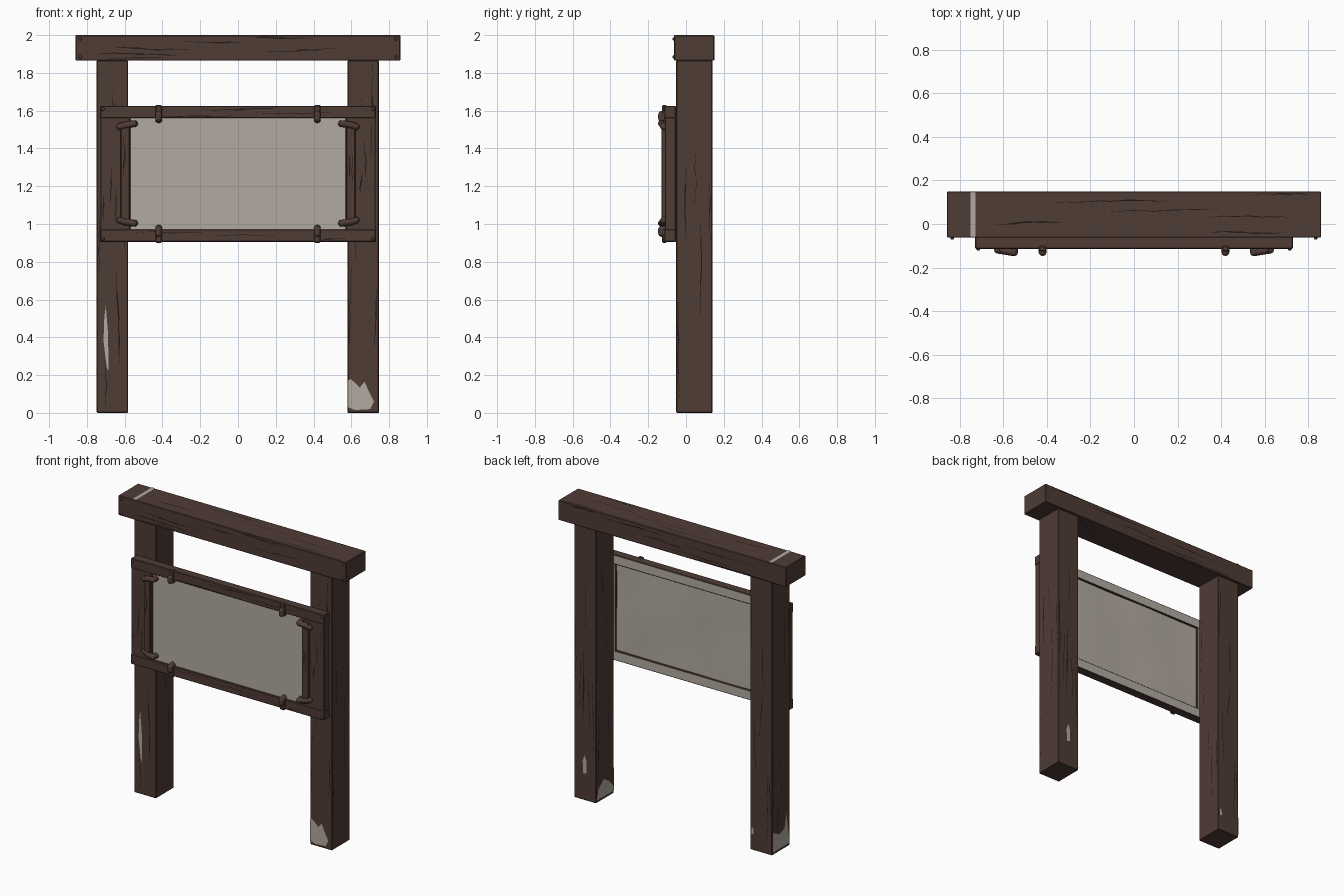
import bpy, bmesh, math, random
from mathutils import Vector

if "Cube" in bpy.data.objects:
    bpy.data.objects.remove(bpy.data.objects["Cube"])

random.seed(4)


def material(name, rgb):
    m = bpy.data.materials.new(name)
    m.diffuse_color = (*rgb, 1)
    m.use_nodes = True
    m.node_tree.nodes["Principled BSDF"].inputs["Base Color"].default_value = m.diffuse_color
    return m


WOOD = material("dark brown wood", (0.080, 0.045, 0.036))
CRACK = material("crack black brown", (0.016, 0.009, 0.008))
PALE = material("pale grey board", (0.445, 0.402, 0.350))


def finish(name, bm, mats, smooth=False):
    me = bpy.data.meshes.new(name)
    bm.to_mesh(me)
    bm.free()
    ob = bpy.data.objects.new(name, me)
    bpy.context.collection.objects.link(ob)
    for m in mats:
        me.materials.append(m)
    if smooth:
        for p in me.polygons:
            p.use_smooth = True
    return ob


def box(name, x, y, z, mats=(WOOD,), bevel=0.004, back_pale=False):
    bm = bmesh.new()
    bmesh.ops.create_cube(bm, size=1)
    for v in bm.verts:
        v.co = [(a + b) / 2 + c * (b - a) for c, (a, b) in zip(v.co, (x, y, z))]
    if bevel:
        bmesh.ops.bevel(bm, geom=bm.edges[:], offset=bevel, segments=1, affect='EDGES')
    if back_pale:
        bm.normal_update()
        for f in bm.faces:
            f.material_index = int(f.normal.y > 0.9)
    return finish(name, bm, mats)


def surface(axis, sign, at):
    """Maps (u, v) to a point just above an axis-aligned face."""
    def place(u, v, lift=0.002):
        c = [u, v]
        c.insert(axis, at + sign * lift)
        return Vector(c)
    n = Vector((0, 0, 0))
    n[axis] = sign
    return place, n


def add_face(bm, pts, n):
    f = bm.faces.new([bm.verts.new(p) for p in pts])
    f.normal_update()
    if f.normal.dot(n) < 0:
        f.normal_flip()


def patch(name, face, pts):
    place, n = face
    bm = bmesh.new()
    add_face(bm, [place(u, v, 0.003) for u, v in pts], n)
    finish(name, bm, (PALE,))


def cracks(name, face, u, v, along, count, width=0.007):
    """Thin wavy tapered grain cracks running along u (0) or v (1)."""
    place, n = face
    bm = bmesh.new()
    lo, hi = (u, v)[along]
    a, b = (u, v)[1 - along]
    for i in range(count):
        length = random.uniform(0.15, 0.4) * min(hi - lo, 1.6)
        s = random.uniform(lo + 0.01, hi - length - 0.01)
        c = a + (b - a) * (i + random.uniform(0.3, 0.7)) / count
        w = width * random.uniform(0.5, 1.1)
        steps, rows = 12, []
        for k in range(steps + 1):
            t = k / steps
            h = w * (0.1 + math.sin(math.pi * t)) * random.uniform(0.2, 0.7)
            c = min(max(c + random.uniform(-0.004, 0.004), a + 0.01), b - 0.01)
            p = [(s + t * length, c - h), (s + t * length, c + h)]
            rows.append([place(*(q if along == 0 else q[::-1])) for q in p])
        for r0, r1 in zip(rows, rows[1:]):
            add_face(bm, [r0[0], r1[0], r1[1], r0[1]], n)
    finish(name, bm, (CRACK,))


def rod(name, pts, r):
    """Round bar through points, with a ball at every joint."""
    bm = bmesh.new()
    pts = [Vector(p) for p in pts]
    for p in pts:
        g = bmesh.ops.create_uvsphere(bm, u_segments=12, v_segments=8, radius=r)
        bmesh.ops.translate(bm, verts=g["verts"], vec=p)
    for p, q in zip(pts, pts[1:]):
        d = q - p
        g = bmesh.ops.create_cone(bm, segments=12, radius1=r, radius2=r, depth=d.length)
        bmesh.ops.rotate(bm, verts=g["verts"], matrix=d.to_track_quat('Z', 'Y').to_matrix())
        bmesh.ops.translate(bm, verts=g["verts"], vec=(p + q) / 2)
    return finish(name, bm, (WOOD,), True)


# Top beam
BX, BY, BZ = (-0.86, 0.86), (-0.063, 0.15), (1.865, 2.0)
box("top_beam", BX, BY, BZ)
for name, face, v in (("front", surface(1, -1, BY[0]), BZ), ("back", surface(1, 1, BY[1]), BZ),
                      ("top", surface(2, 1, BZ[1]), BY), ("underside", surface(2, -1, BZ[0]), BY)):
    cracks("beam_cracks_" + name, face, BX, v, 0, 6)
patch("beam_top_stripe", surface(2, 1, BZ[1]),
      [(-0.752, -0.06), (-0.728, -0.06), (-0.728, 0.147), (-0.752, 0.147)])

# Posts
PY, PZ = (-0.052, 0.14), (0, 1.866)
for side, px in (("left", (-0.748, -0.582)), ("right", (0.58, 0.746))):
    box(side + "_post", px, PY, PZ)
    cracks(side + "_post_cracks_front", surface(1, -1, PY[0]), px, PZ, 1, 6)
    cracks(side + "_post_cracks_back", surface(1, 1, PY[1]), px, PZ, 1, 6)
    cracks(side + "_post_cracks_minus_x", surface(0, -1, px[0]), PY, PZ, 1, 5, 0.006)
    cracks(side + "_post_cracks_plus_x", surface(0, 1, px[1]), PY, PZ, 1, 5, 0.006)

# Worn pale patches on the posts
patch("left_post_front_wear", surface(1, -1, PY[0]),
      [(-0.695, 0.24), (-0.685, 0.22), (-0.688, 0.42), (-0.7, 0.57), (-0.708, 0.5), (-0.712, 0.38)])
patch("right_post_front_wear", surface(1, -1, PY[0]),
      [(0.582, 0.03), (0.62, 0.015), (0.7, 0.02), (0.72, 0.06), (0.69, 0.12), (0.67, 0.165),
       (0.645, 0.135), (0.62, 0.16), (0.595, 0.18), (0.582, 0.17)])
patch("left_post_outer_wear", surface(0, -1, -0.748),
      [(-0.045, 0.02), (0.137, 0.02), (0.137, 0.15), (0.06, 0.12), (0.01, 0.14), (-0.01, 0.24),
       (-0.025, 0.14)])
patch("right_post_inner_wear", surface(0, -1, 0.58),
      [(-0.05, 0.02), (0.137, 0.02), (0.12, 0.09), (0.06, 0.14), (0.0, 0.1), (-0.05, 0.05)])
patch("right_post_back_wear", surface(1, 1, PY[1]),
      [(0.65, 0.19), (0.675, 0.18), (0.68, 0.27), (0.665, 0.31), (0.652, 0.27)])
patch("left_post_back_wear", surface(1, 1, PY[1]),
      [(-0.61, 0.11), (-0.595, 0.11), (-0.595, 0.15), (-0.607, 0.16)])

# Board frame: rails and stiles, pale on the back
FY = (-0.114, -0.053)
for name, z in (("top", (1.56, 1.625)), ("bottom", (0.905, 0.972))):
    box("frame_%s_rail" % name, (-0.73, 0.73), FY, z, (WOOD, PALE), 0.004, True)
    cracks("frame_%s_cracks" % name, surface(1, -1, FY[0]), (-0.6, 0.6), z, 0, 3, 0.006)
for name, s in (("left", -1), ("right", 1)):
    x = tuple(sorted((0.728 * s, 0.57 * s)))
    box("frame_%s_stile" % name, x, (-0.112, -0.053), (0.965, 1.565), (WOOD, PALE), 0.004, True)
    cracks("frame_%s_cracks" % name, surface(1, -1, -0.112), tuple(sorted((0.725 * s, 0.635 * s))),
           (0.97, 1.56), 1, 3, 0.008)

# Notice board with a gently creased back
bm = bmesh.new()
bmesh.ops.create_grid(bm, x_segments=24, y_segments=14, size=0.5)
for v in bm.verts:
    x, z = v.co.x * 1.15, 1.267 + v.co.y * 0.6
    v.co = (x, -0.066 + 0.003 * math.sin(9 * x + 4 * z) * math.sin(7 * z - 3 * x), z)
bm.normal_update()
if sum(f.normal.y for f in bm.faces) < 0:
    bmesh.ops.reverse_faces(bm, faces=bm.faces[:])
finish("board_back", bm, (PALE,), True)
box("board_front", (-0.575, 0.575), (-0.1, -0.072), (0.967, 1.567), (PALE,), 0)

# Side bars with bent ties at each corner, and the clips on the rails
for side, s in (("left", -1), ("right", 1)):
    box(side + "_side_bar", tuple(sorted((0.622 * s, 0.572 * s))), (-0.13, -0.108), (1.0, 1.54))
    cracks(side + "_bar_edge", surface(1, -1, -0.13), tuple(sorted((0.615 * s, 0.58 * s))),
           (1.0, 1.54), 1, 2, 0.006)
    for level, z, d in (("upper", 1.523, 1), ("lower", 1.012, -1)):
        rod("%s_%s_tie" % (side, level),
            [(0.625 * s, -0.118, z - 0.008 * d), (0.6 * s, -0.122, z),
             (0.552 * s, -0.13, z + 0.008 * d), (0.548 * s, -0.1, z + 0.008 * d)], 0.018)
    for level, z, d in (("upper", 1.63, 1), ("lower", 0.9, -1)):
        box("%s_%s_clip" % (side, level), tuple(sorted((0.402 * s, 0.438 * s))), (-0.127, -0.1),
            tuple(sorted((z, z - 0.075 * d))), bevel=0.006)
        rod("%s_%s_clip_end" % (side, level),
            [(0.42 * s, -0.129, z - 0.05 * d), (0.42 * s, -0.129, z - 0.072 * d),
             (0.42 * s, -0.098, z - 0.078 * d)], 0.018)

# Nail heads at the beam and frame corners
for label, x, y, zs in (("beam", 0.835, -0.063, (1.885, 1.98)), ("frame", 0.715, -0.114, (0.922, 1.608))):
    for s in (-1, 1):
        for z in zs:
            rod(label + "_nail", [(x * s, y + 0.003, z), (x * s, y, z)], 0.009)
